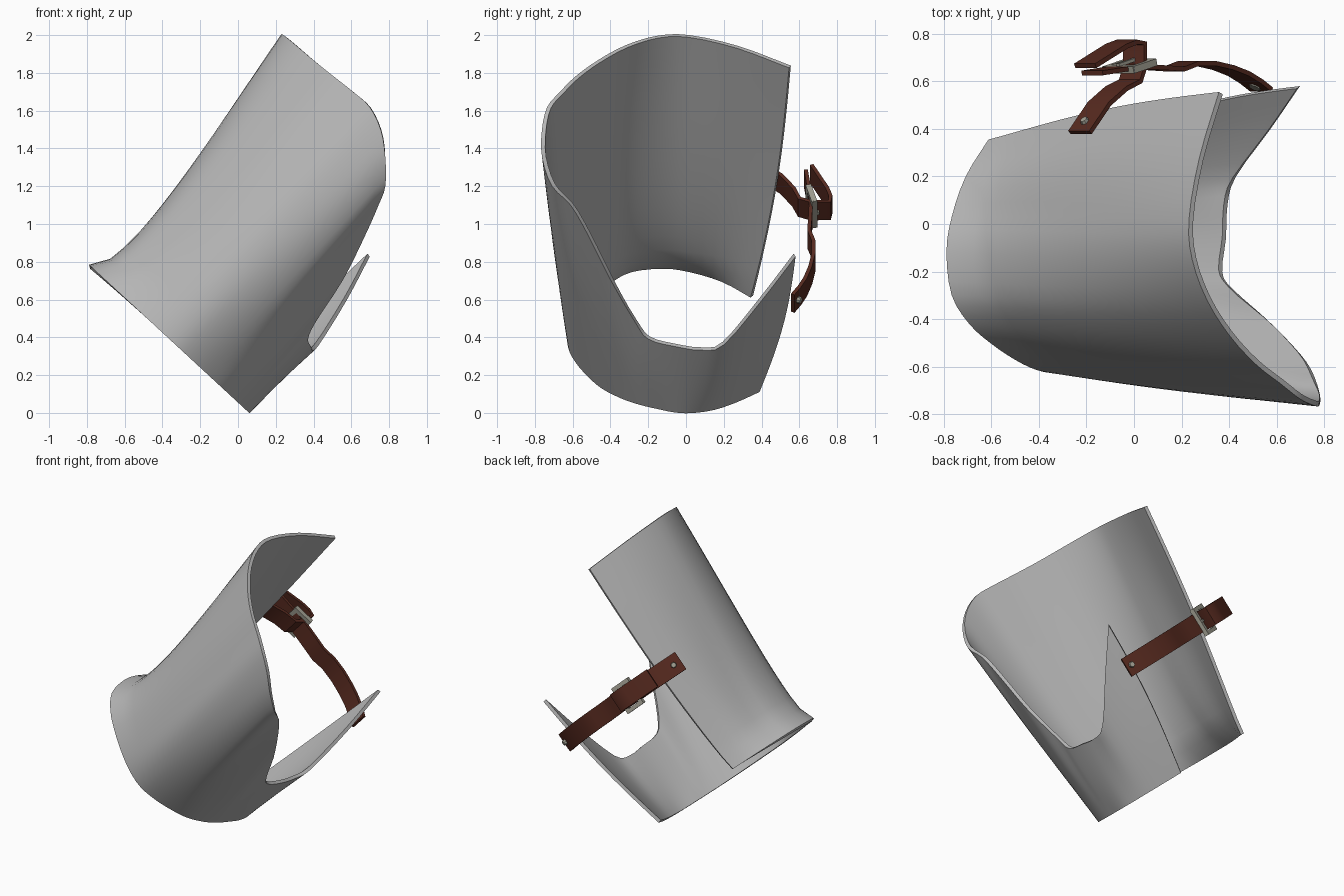
import bpy, bmesh, math
from mathutils import Vector, Matrix

if "Cube" in bpy.data.objects:
    bpy.data.objects.remove(bpy.data.objects["Cube"])

# Tilted frame: ACROSS the guard, back (y), and ALONG its axis
ACROSS = Vector((0.735, 0, -0.68))
BACK = Vector((0, 1, 0))
ALONG = Vector((0.68, 0, 0.735))
STRAP_S = 0.79


def place(w, y, s):
    return ACROSS * w + BACK * y + ALONG * s


def material(name, color, rough):
    m = bpy.data.materials.new(name)
    m.use_nodes = True
    m.diffuse_color = (*color, 1)
    bsdf = m.node_tree.nodes["Principled BSDF"]
    bsdf.inputs["Base Color"].default_value = (*color, 1)
    bsdf.inputs["Roughness"].default_value = rough
    return m


steel = material("steel", (0.47, 0.47, 0.47), 0.5)
leather = material("brown leather", (0.095, 0.023, 0.014), 0.7)
buckle_metal = material("buckle metal", (0.36, 0.35, 0.29), 0.5)


def finish(name, bm, mat, thickness=0, offset=-1, angle=40):
    mesh = bpy.data.meshes.new(name)
    bm.to_mesh(mesh)
    bm.free()
    ob = bpy.data.objects.new(name, mesh)
    bpy.context.collection.objects.link(ob)
    mesh.materials.append(mat)
    bpy.ops.object.select_all(action="DESELECT")
    ob.select_set(True)
    bpy.context.view_layer.objects.active = ob
    if thickness:
        mod = ob.modifiers.new("thickness", "SOLIDIFY")
        mod.thickness = thickness
        mod.offset = offset
        # applied first, so that the rims count as sharp edges
        bpy.ops.object.modifier_apply(modifier=mod.name)
    if angle:
        bpy.ops.object.shade_smooth_by_angle(angle=math.radians(angle))


def sheet(columns):
    """Quad surface through equal-length columns of points."""
    bm = bmesh.new()
    grid = [[bm.verts.new(p) for p in col] for col in columns]
    for a, b in zip(grid, grid[1:]):
        for j in range(len(a) - 1):
            bm.faces.new((a[j], b[j], b[j + 1], a[j + 1]))
    return bm


def smooth_path(points, steps):
    """Catmull-Rom curve through points of any dimension."""
    pts = [Vector(p) for p in points]
    pts = [pts[0] * 2 - pts[1]] + pts + [pts[-1] * 2 - pts[-2]]
    out = []
    for a, b, c, d in zip(pts, pts[1:], pts[2:], pts[3:]):
        for k in range(steps):
            t = k / steps
            out.append(b + (c - a) * (t / 2) + (a * 2 - b * 5 + c * 4 - d) * (t * t / 2)
                       + (b * 3 - a - c * 3 + d) * (t ** 3 / 2))
    return out + [pts[-2]]


# Shell: each column runs from the lower rim (w, y) to the upper edge (w, y, s)
OUTLINE = [
    (-.87, .355, -.985, .555, 1.59), (-1.0, .2, -1.115, .28, 1.61),
    (-1.08, .03, -1.187, .02, 1.623), (-1.11, -.12, -1.175, -.15, 1.63),
    (-1.08, -.3, -1.095, -.32, 1.635), (-.98, -.42, -.97, -.47, 1.64),
    (-.86, -.5, -.83, -.59, 1.65), (-.72, -.57, -.7, -.67, 1.66),
    (-.59, -.615, -.587, -.735, 1.66), (-.47, -.625, -.46, -.763, 1.61),
    (-.35, -.585, -.345, -.762, 1.52), (-.24, -.52, -.243, -.71, 1.41),
    (-.15, -.45, -.2, -.61, 1.31), (-.08, -.36, -.145, -.52, 1.15),
    (-.04, -.29, -.07, -.4, .895), (-.01, -.22, -.025, -.27, .632),
    (.01, -.16, .007, -.2, .538), (.04, -.06, .045, -.06, .52),
    (.045, .03, .063, .08, .51), (.02, .15, .07, .2, .555),
    (-.04, .27, .018, .4, .825), (-.12, .39, -.05, .58, 1.08),
]
ROWS = 16
columns = []
for w0, y0, w1, y1, top in smooth_path(OUTLINE, 3):
    # the rear wall is waisted low down; the free edges bow outwards
    waist = min(1, max(0, (.45 - y0) / .4)) * max(0, -(w0 + .55) / .55)
    col = []
    for j in range(ROWS + 1):
        t = j / ROWS
        pinch = .09 * waist * math.sin(math.pi * t ** .5)
        bow = .08 * max(y0, -.15) * math.sin(math.pi * t)
        col.append(place(w0 + (w1 - w0) * t + pinch,
                         y0 + (y1 - y0) * t + bow, .04 + (top - .04) * t))
    columns.append(col)
finish("arm_guard_shell", sheet(columns), steel, .022)


# Leather straps: ribbons of constant width following a (w, y) path
def strap(name, path, width=.13):
    cols = [[place(w, y, STRAP_S + k * width / 2) for k in (-1, 1)] for w, y in path]
    finish(name, sheet(cols), leather, .02, 0, 30)


strap("lower_strap", [(.0, .565), (-.06, .6), (-.13, .632), (-.22, .658), (-.32, .675),
                      (-.42, .675), (-.5, .652), (-.6, .657), (-.74, .662), (-.97, .635)])
strap("upper_strap", [(-1.04, .385), (-.98, .45), (-.93, .505), (-.83, .57), (-.75, .6),
                      (-.725, .66), (-.725, .76), (-.77, .765), (-.83, .748), (-1.01, .665)])


# Buckle frame and prong, built from slightly tilted bars
def bar(bm, centre, size):
    tilt = Matrix.Rotation(math.radians(14), 3, "Z")
    verts = bmesh.ops.create_cube(bm, size=1)["verts"]
    for v in verts:
        local = tilt @ Vector([v.co[i] * size[i] + centre[i] for i in range(3)])
        v.co = place(local.x - .755, local.y + .664, local.z + STRAP_S)


bm = bmesh.new()
for side in (-1, 1):
    bar(bm, (side * .055, 0, 0), (.028, .03, .19))
    bar(bm, (0, 0, side * .083), (.13, .03, .026))
bar(bm, (0, .02, 0), (.13, .014, .018))
finish("buckle", bm, buckle_metal, angle=0)


# Rivets holding the straps to the shell
def rivet(name, w, y, normal):
    n = (ACROSS * normal[0] + BACK * normal[1]).normalized()
    bm = bmesh.new()
    bmesh.ops.create_cone(bm, cap_ends=True, segments=8, radius1=.026, radius2=.016, depth=.044)
    turn = n.to_track_quat("Z", "Y").to_matrix().to_4x4()
    bm.transform(Matrix.Translation(place(w, y, STRAP_S)) @ turn)
    finish(name, bm, buckle_metal, angle=0)


rivet("lower_rivet", -.03, .59, (.5, .85))
rivet("upper_rivet", -1.005, .425, (-.7, .72))
